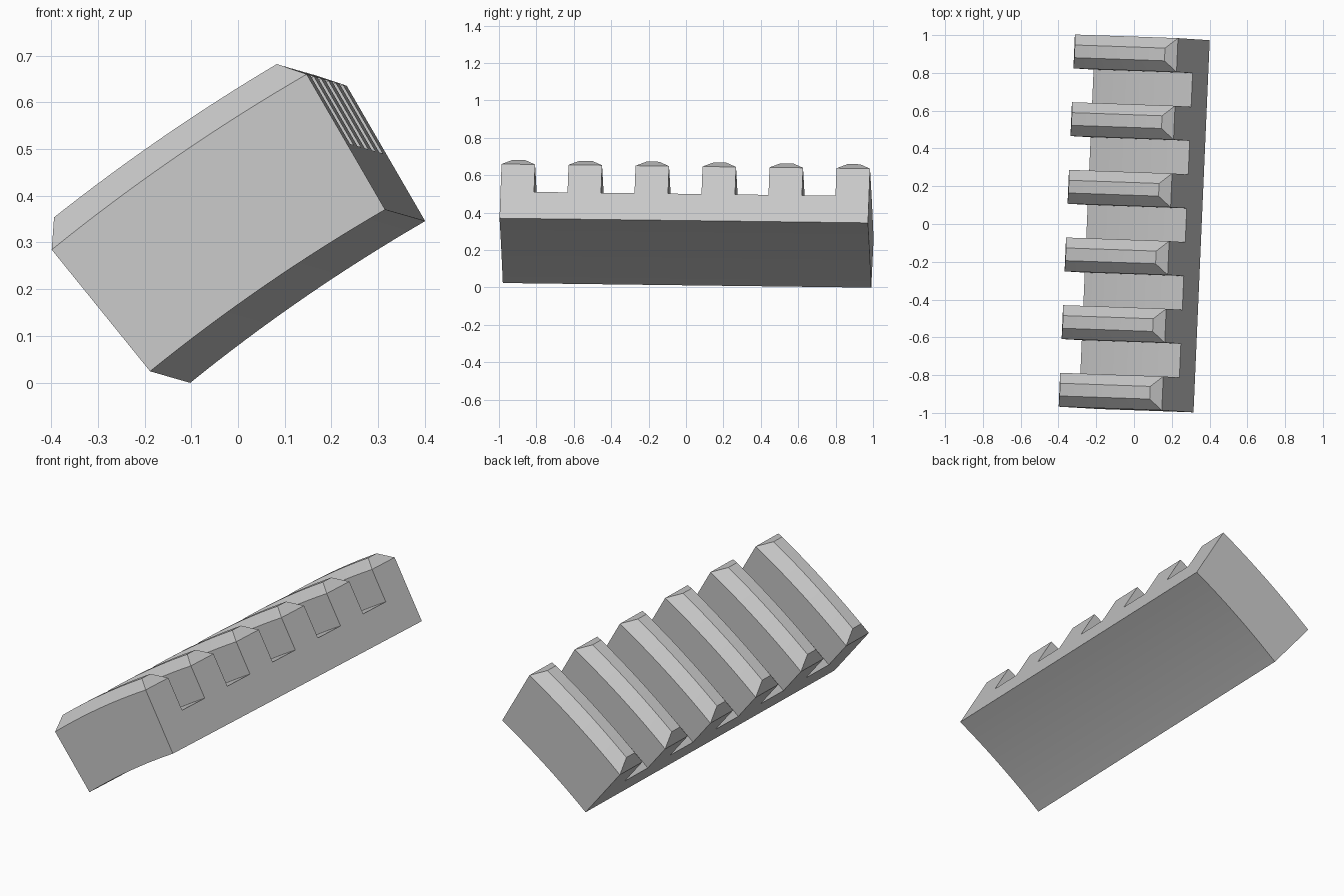
import bpy, bmesh
from math import radians, sin, cos
from mathutils import Vector

cube = bpy.data.objects.get("Cube")
if cube:
    bpy.data.objects.remove(cube, do_unlink=True)

# Curved cross-section: an arc band around a far centre
CENTRE = (2.296, -3.047)
R_BOTTOM, R_FLOOR, R_SHOULDER, R_CREST = 3.95, 4.115, 4.285, 4.338
ANGLE_RIGHT, ANGLE_LEFT = radians(120.1), radians(128.97)
END_BEVEL = 0.0106          # crest inset at both ends, in radians
STEPS = 16

# Lengthwise layout: six ridges with equal gaps
LENGTH, RIDGES = 1.972, 6
RIDGE = LENGTH / (2 * RIDGES - 1)
BEVEL = 0.056
AXIS = Vector((0.0435, 0.999, -0.0125)).normalized()
FRONT = -0.988


def place(s, radius, angle):
    """Point at distance s along the tilted axis, on the arc section."""
    x = CENTRE[0] + radius * cos(angle)
    z = CENTRE[1] + radius * sin(angle)
    y = FRONT - (AXIS.x * x + AXIS.z * z) / AXIS.y
    return Vector((x, y, z)) + AXIS * s


# Side outline of the whole strip: underside, then every ridge in turn
outline = [(LENGTH, R_BOTTOM), (0, R_BOTTOM)]
for i in range(RIDGES):
    a = 2 * i * RIDGE
    b = a + RIDGE
    if i > 0:
        outline.append((a, R_FLOOR))
    outline += [(a, R_SHOULDER), (a + BEVEL, R_CREST),
                (b - BEVEL, R_CREST), (b, R_SHOULDER)]
    if i < RIDGES - 1:
        outline.append((b, R_FLOOR))

# Sweep the outline along the arc; crests stop short to bevel the ridge ends
bm = bmesh.new()
rings = []
for k in range(STEPS + 1):
    ring = []
    for s, r in outline:
        inset = END_BEVEL if r == R_CREST else 0
        lo, hi = ANGLE_RIGHT + inset, ANGLE_LEFT - inset
        ring.append(bm.verts.new(place(s, r, lo + (hi - lo) * k / STEPS)))
    rings.append(ring)

count = len(outline)
for near, far in zip(rings, rings[1:]):
    for j in range(count):
        n = (j + 1) % count
        bm.faces.new((near[j], near[n], far[n], far[j]))

# End walls and the sloped ends of each ridge
for ring in (rings[0], rings[-1]):
    bm.faces.new([v for v, p in zip(ring, outline) if p[1] != R_CREST])
    for j in range(count - 1):
        if outline[j][1] == R_CREST and outline[j + 1][1] == R_CREST:
            bm.faces.new(ring[j - 1:j + 3])

bmesh.ops.recalc_face_normals(bm, faces=bm.faces)
mesh = bpy.data.meshes.new("ridged_strip")
bm.to_mesh(mesh)
bm.free()
strip = bpy.data.objects.new("ridged_strip", mesh)
bpy.context.collection.objects.link(strip)

# Plain grey finish
grey = bpy.data.materials.new("light_grey")
grey.use_nodes = True
colour = (0.58, 0.58, 0.58, 1)
grey.diffuse_color = colour
grey.node_tree.nodes["Principled BSDF"].inputs["Base Color"].default_value = colour
mesh.materials.append(grey)

bpy.ops.object.select_all(action="DESELECT")
strip.select_set(True)
bpy.context.view_layer.objects.active = strip
bpy.ops.object.shade_smooth_by_angle(angle=radians(25))
